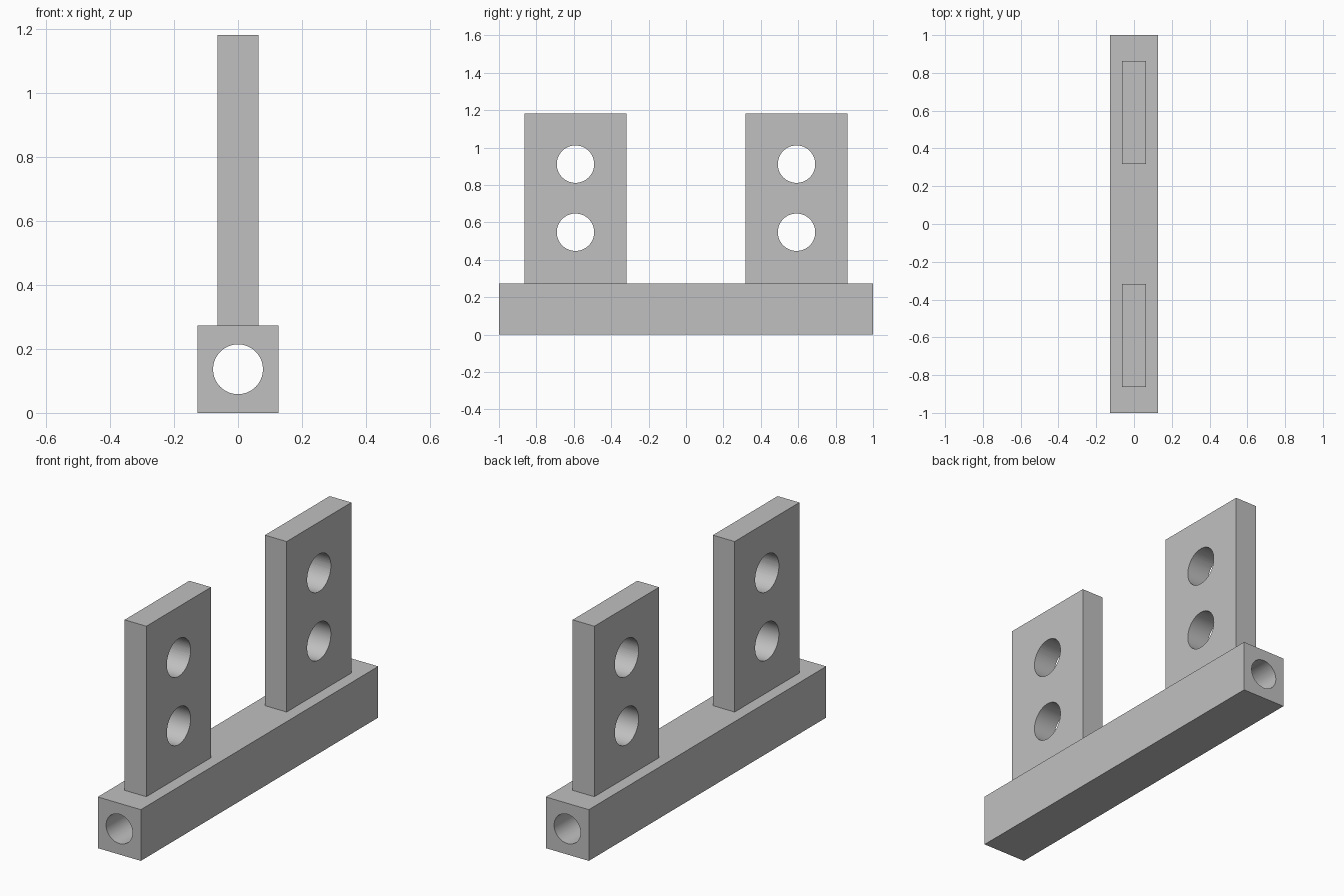
import bpy
from math import radians

cube = bpy.data.objects.get("Cube")
if cube:
    bpy.data.objects.remove(cube, do_unlink=True)

# Single plain grey material
grey = bpy.data.materials.new("plain_grey")
grey.use_nodes = True
colour = (0.53, 0.53, 0.53, 1.0)
grey.diffuse_color = colour
grey.node_tree.nodes["Principled BSDF"].inputs["Base Color"].default_value = colour

BAR_W, BAR_L, BAR_H, BORE_R = 0.254, 2.0, 0.273, 0.078
PLATE_W, PLATE_L, PLATE_H, HOLE_R = 0.128, 0.545, 0.909, 0.1
PLATE_Y = 0.591


def block(name, size, location):
    bpy.ops.mesh.primitive_cube_add(size=1, location=location)
    obj = bpy.context.object
    obj.name = name
    obj.scale = size
    bpy.ops.object.transform_apply(location=False, rotation=False, scale=True)
    obj.data.materials.append(grey)
    return obj


def drill(obj, radius, depth, location, rotation):
    """Cut a round through hole and discard the cutter."""
    bpy.ops.mesh.primitive_cylinder_add(vertices=64, radius=radius, depth=depth,
                                        location=location, rotation=rotation)
    cutter = bpy.context.object
    cutter.name = "hole_cutter"
    cutter.hide_render = True
    cutter.data.materials.append(grey)
    mod = obj.modifiers.new("hole", "BOOLEAN")
    mod.operation = "DIFFERENCE"
    mod.solver = "EXACT"
    mod.object = cutter
    bpy.ops.object.select_all(action="DESELECT")
    bpy.context.view_layer.objects.active = obj
    obj.select_set(True)
    bpy.ops.object.modifier_apply(modifier=mod.name)
    bpy.data.objects.remove(cutter, do_unlink=True)
    bpy.ops.object.shade_smooth_by_angle(angle=radians(30))


# Base bar, bored along its whole length
bar = block("base_bar", (BAR_W, BAR_L, BAR_H), (0, 0, BAR_H / 2))
drill(bar, BORE_R, BAR_L + 0.2, (0, 0, BAR_H / 2), (radians(90), 0, 0))

# Two upright plates, each with two holes
for name, side in (("front_plate", -1), ("back_plate", 1)):
    y = side * PLATE_Y
    plate = block(name, (PLATE_W, PLATE_L, PLATE_H), (0, y, BAR_H + PLATE_H / 2))
    for z in (0.547, 0.911):
        drill(plate, HOLE_R, PLATE_W + 0.2, (0, y, z), (0, radians(90), 0))
